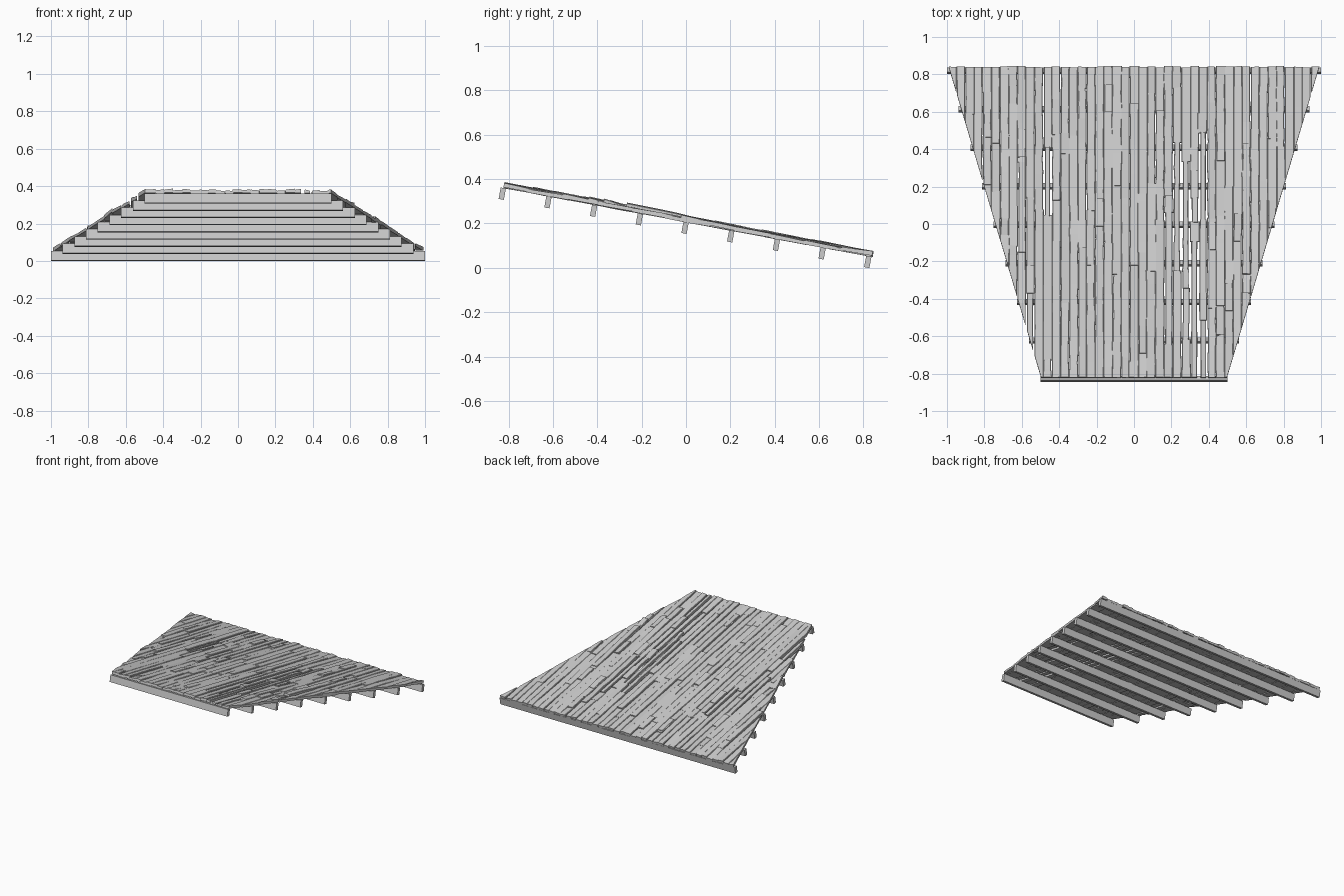
import bpy, bmesh, math, random
from mathutils import Matrix, Vector

if "Cube" in bpy.data.objects:
    bpy.data.objects.remove(bpy.data.objects["Cube"])

random.seed(7)
SLOPE = math.radians(10.57)
TILT = Matrix.Translation((0, 0, 0.204)) @ Matrix.Rotation(-SLOPE, 4, 'X')
S0, S1 = -0.838, 0.85          # deck extent along the slope
EDGE0, EDGE1 = 0.497, 0.99     # half widths at the ends


def finish(bm, name, smooth=False):
    bmesh.ops.recalc_face_normals(bm, faces=bm.faces[:])
    bm.transform(TILT)
    me = bpy.data.meshes.new(name)
    bm.to_mesh(me)
    bm.free()
    ob = bpy.data.objects.new(name, me)
    bpy.context.collection.objects.link(ob)
    if smooth:
        bpy.context.view_layer.objects.active = ob
        ob.select_set(True)
        bpy.ops.object.shade_smooth_by_angle(angle=math.radians(30))
        ob.select_set(False)


def half_width(s):
    return EDGE0 + (EDGE1 - EDGE0) * (s - S0) / (S1 - S0)


def add_plank(bm, x, s0, s1, w, n0, n1, t):
    """Worn board: chamfered section lofted along the slope with wobble."""
    steps = max(2, int((s1 - s0) / 0.07))
    rings = []
    jl, jr = random.uniform(-.002, .002), random.uniform(-.002, .002)
    rough = random.choice((0.0005, 0.001, 0.003))
    roll = random.uniform(-.003, .003)
    for i in range(steps + 1):
        f = i / steps
        s = s0 + (s1 - s0) * f
        n = n0 + (n1 - n0) * f
        l = x - w / 2 + jl + random.uniform(-rough, rough)
        r = x + w / 2 + jr + random.uniform(-rough, rough)
        top = n + t + random.uniform(-rough, rough) * 0.5
        c = 0.003
        es = random.uniform(-.004, .004) if 0 < i < steps else 0
        pts = [(l, n), (r, n), (r, top - c + roll), (r - c, top + roll),
               (l + c, top - roll), (l, top - c - roll)]
        rings.append([bm.verts.new((px, s + es, pz)) for px, pz in pts])
    for a, b in zip(rings, rings[1:]):
        for k in range(6):
            j = (k + 1) % 6
            bm.faces.new((a[k], a[j], b[j], b[k]))
    bm.faces.new(rings[0])
    bm.faces.new(rings[-1])


# cross beams under the deck, square to the slope
for i in range(9):
    s = -0.838 + i * 0.2095
    half = 0.5 + 0.0625 * i
    bm = bmesh.new()
    bmesh.ops.create_cube(bm, size=1)
    bm.transform(Matrix.Translation((0, s, -0.024)) @ Matrix.Diagonal((2 * half, 0.024, 0.052, 1)))
    finish(bm, f"cross_beam_{i + 1}")

# rows of uneven boards
bm = bmesh.new()
PITCH = 0.0462
for col in range(-21, 22):
    x = col * PITCH
    s = S0
    if abs(x) > EDGE0:
        s = S0 + (abs(x) - PITCH - EDGE0) / (EDGE1 - EDGE0) * (S1 - S0)
        s = max(S0, s)
    while s < S1 - 0.01:
        e = s + random.choice((0.1, 0.2, 0.3, 0.42, 0.55, 0.8)) * random.uniform(0.85, 1.15)
        if S1 - e < 0.1:
            e = S1 + random.uniform(-.006, .002)
        mid = (s + e) / 2
        w = PITCH + random.uniform(-.002, .005)
        gappy = 0.14 < x < 0.40 and -0.65 < mid < 0.45
        gappy = gappy or (-0.64 < x < -0.42 and (mid < -0.4 or 0 < mid < 0.3))
        if gappy and random.random() < 0.65:
            w = random.uniform(0.028, 0.037)
        n0, n1 = random.uniform(0, .008), random.uniform(0, .008)
        # a few boards lifted near the middle
        if -0.35 < mid < 0.25 and random.random() < 0.2:
            n0 += random.uniform(.004, .014)
        add_plank(bm, x + random.uniform(-.002, .002), s, e + 0.004, w,
                  n0, n1, random.uniform(.015, .021))
        # patch boards nailed over a joint
        if random.random() < 0.13 and S0 + 0.1 < e < S1 - 0.12:
            add_plank(bm, x, e - 0.07, e + 0.08, PITCH * 0.95, 0.013, 0.01, 0.017)
        s = e

# trim the boards along the two slanted sides
for side in (1, -1):
    no = Vector((side * (S1 - S0), -(EDGE1 - EDGE0), 0)).normalized()
    geom = bm.verts[:] + bm.edges[:] + bm.faces[:]
    res = bmesh.ops.bisect_plane(bm, geom=geom, plane_co=(side * EDGE0, S0, 0),
                                 plane_no=no, clear_outer=True)
    cut = [g for g in res['geom_cut'] if isinstance(g, bmesh.types.BMEdge)]
    bmesh.ops.holes_fill(bm, edges=cut, sides=0)
finish(bm, "deck_boards", smooth=True)
